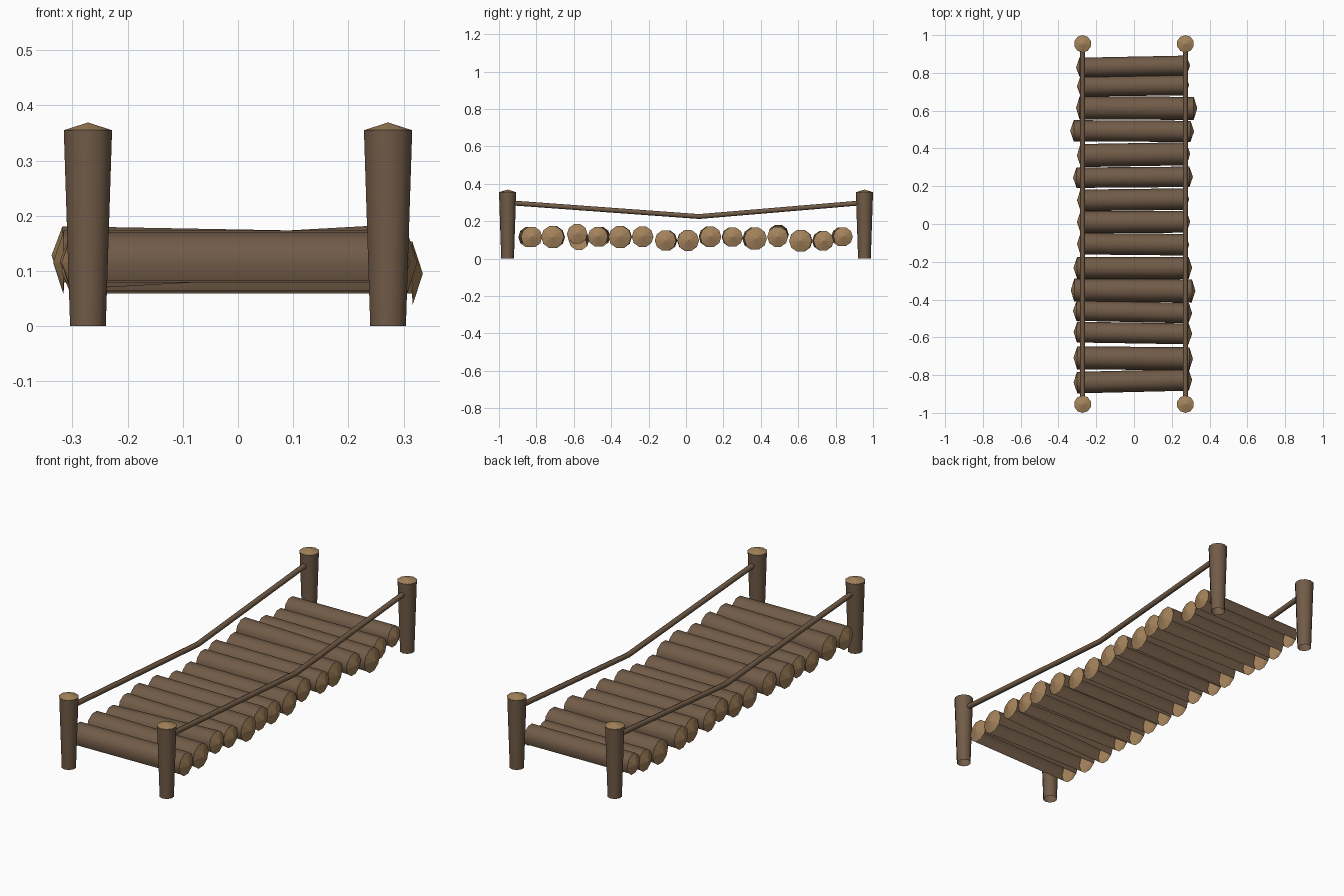
import bpy, bmesh, math
from mathutils import Vector

if "Cube" in bpy.data.objects:
    bpy.data.objects.remove(bpy.data.objects["Cube"])


def material(name, rgb):
    m = bpy.data.materials.new(name)
    m.diffuse_color = (*rgb, 1)
    m.use_nodes = True
    m.node_tree.nodes["Principled BSDF"].inputs["Base Color"].default_value = m.diffuse_color
    return m


BARK = material("brown bark", (0.165, 0.105, 0.063))
CUT = material("tan cut wood", (0.37, 0.225, 0.105))


def rod(name, rings, n, tip_a=None, tip_b=None, open_below=False):
    """Round bar through rings of (point, radius); optional pointed tan ends.
    open_below leaves out the hidden underside strips of the bar."""
    bm = bmesh.new()
    axis = (rings[-1][0] - rings[0][0]).normalized()
    side = Vector((0, 0, 1)) if abs(axis.z) < 0.9 else Vector((1, 0, 0))
    u = axis.cross(side).normalized()
    v = axis.cross(u)
    loops = []
    for p, r in rings:
        angles = [2 * math.pi * i / n for i in range(n)]
        loops.append([bm.verts.new(p + r * (math.cos(a) * u + math.sin(a) * v))
                      for a in angles])
    for a, b in zip(loops, loops[1:]):
        for i in range(n):
            mid = 2 * math.pi * (i + 0.5) / n
            down = (math.cos(mid) * u + math.sin(mid) * v).z
            if open_below and down < -0.7:
                continue
            f = bm.faces.new((a[i], b[i], b[(i + 1) % n], a[(i + 1) % n]))
            f.smooth = True
    for loop, tip, flip in ((loops[0], tip_a, 1), (loops[-1], tip_b, 0)):
        if tip is not None:
            t = bm.verts.new(tip)
            for i in range(n):
                p, q = loop[i], loop[(i + 1) % n]
                bm.faces.new((p, q, t) if flip else (q, p, t)).material_index = 1
    # wind every face outwards from the bar's axis
    centre = (rings[0][0] + rings[-1][0]) / 2
    bm.normal_update()
    for f in bm.faces:
        if f.material_index:
            out = axis * (f.calc_center_median() - centre).dot(axis)
        else:
            d = f.calc_center_median() - centre
            out = d - axis * d.dot(axis)
            if len(rings) > 2:
                own = sum((v.co for v in f.verts), Vector()) / 4
                near = min(((p[0] + q[0]) / 2 for p, q in zip(rings, rings[1:])),
                           key=lambda c: (c - own).length)
                out = own - near
        if f.normal.dot(out) < 0:
            f.normal_flip()
    me = bpy.data.meshes.new(name)
    bm.to_mesh(me)
    bm.free()
    me.materials.append(BARK)
    me.materials.append(CUT)
    ob = bpy.data.objects.new(name, me)
    bpy.context.collection.objects.link(ob)
    return ob


# deck logs: y left, y right, z left, z right, radius, left tip x, right tip x
LOGS = [
    (-0.840, -0.825, 0.115, 0.115, 0.057, -0.320, 0.308),
    (-0.708, -0.714, 0.115, 0.115, 0.061, -0.320, 0.312),
    (-0.572, -0.582, 0.098, 0.133, 0.055, -0.320, 0.308),
    (-0.458, -0.472, 0.117, 0.117, 0.054, -0.323, 0.308),
    (-0.350, -0.354, 0.115, 0.115, 0.061, -0.335, 0.325),
    (-0.232, -0.232, 0.117, 0.117, 0.058, -0.320, 0.308),
    (-0.104, -0.110, 0.097, 0.097, 0.057, -0.302, 0.292),
    (0.010, 0.012, 0.097, 0.097, 0.058, -0.302, 0.297),
    (0.125, 0.132, 0.117, 0.117, 0.057, -0.302, 0.292),
    (0.245, 0.250, 0.115, 0.115, 0.054, -0.323, 0.312),
    (0.362, 0.372, 0.107, 0.107, 0.061, -0.302, 0.297),
    (0.494, 0.490, 0.128, 0.116, 0.056, -0.338, 0.318),
    (0.615, 0.612, 0.095, 0.095, 0.061, -0.307, 0.335),
    (0.728, 0.736, 0.095, 0.095, 0.054, -0.302, 0.292),
    (0.828, 0.840, 0.117, 0.117, 0.052, -0.307, 0.297),
]
for k, (ya, yb, za, zb, r, xa, xb) in enumerate(LOGS):
    a, b = Vector((xa, ya, za)), Vector((xb, yb, zb))
    d = (b - a).normalized() * 0.019
    rod(f"deck_log_{k + 1}", [(a + d, r), (b - d, r)], 10, a, b, open_below=True)

for sx, sn in ((-1, "left"), (1, "right")):
    x = 0.272 * sx
    # corner posts flaring towards a shallow pointed top
    for sy, fn in ((-1, "front"), (1, "back")):
        y = 0.954 * sy
        rod(f"{fn}_{sn}_post",
            [(Vector((x, y, 0)), 0.034), (Vector((x, y, 0.355)), 0.046)],
            10, tip_b=Vector((x, y, 0.369)))
    # sagging hand rail
    rod(f"{sn}_rail",
        [(Vector((x, -0.95, 0.299)), 0.013), (Vector((x, 0.07, 0.225)), 0.013),
         (Vector((x, 0.95, 0.299)), 0.013)], 8)
